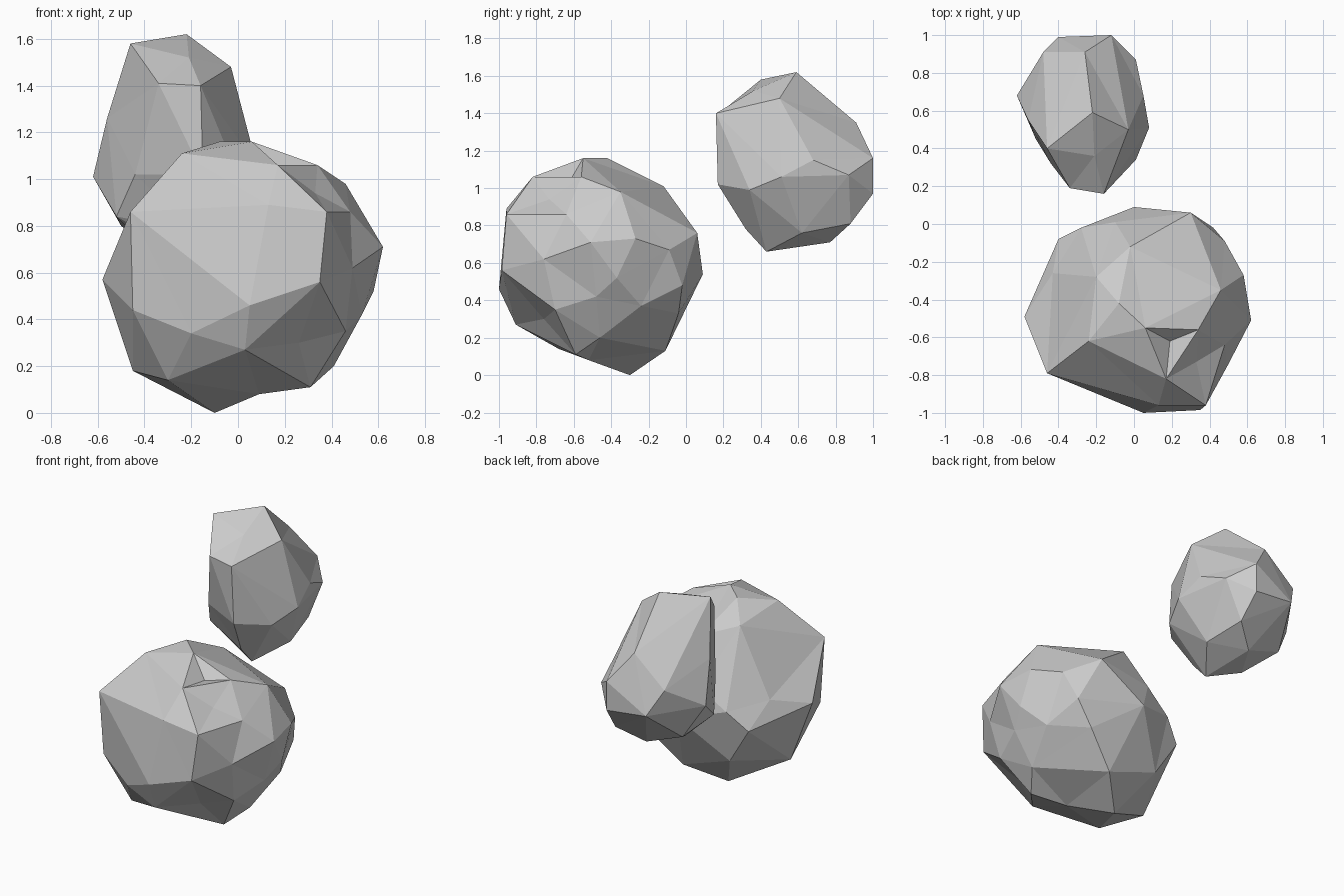
import bpy
import bmesh
from mathutils import Vector


def make_rock(name, center, corners, soften):
    """Wrap a faceted skin round a few corner points, keeping shallow dents."""
    center = Vector(center)
    bm = bmesh.new()
    place = {}
    for co in corners:
        ray = Vector(co) - center
        # soften the radius so sunken corners still join the skin
        v = bm.verts.new(ray.normalized() * ray.length ** soften)
        place[v] = Vector(co)
    bmesh.ops.convex_hull(bm, input=list(bm.verts))
    loose = [v for v in bm.verts if not v.link_faces]
    bmesh.ops.delete(bm, geom=loose, context='VERTS')
    for v in bm.verts:
        v.co = place[v]
    bmesh.ops.recalc_face_normals(bm, faces=bm.faces)
    mesh = bpy.data.meshes.new(name)
    bm.to_mesh(mesh)
    bm.free()
    obj = bpy.data.objects.new(name, mesh)
    bpy.context.collection.objects.link(obj)
    return obj


# Large front rock: crown and notch, belt, then underside
large_corners = [
    (-.24, -.62, 1.11), (-.08, -.42, 1.16), (.06, -.55, 1.16), (.17, -.82, 1.06),
    (.34, -.56, 1.06), (.19, -.62, 1.04), (.33, -.73, .94), (.13, -.96, .89),
    (-.20, -.28, 1.06), (-.02, -.12, 1.01), (.46, -.35, .98),
    (.38, -.96, .86), (.48, -.64, .86), (-.46, -.79, .86), (-.10, .01, .74),
    (.30, .06, .76), (.48, -.09, .67), (.62, -.51, .71), (.58, -.27, .73),
    (.35, -.985, .56), (.05, -1.0, .46), (-.45, -.76, .44), (-.58, -.49, .57),
    (-.43, -.26, .64), (-.40, -.08, .49), (-.28, -.02, .61), (0, .09, .54),
    (.58, -.37, .52), (.42, -.02, .48), (.49, -.76, .62),
    (-.20, -.87, .34), (.03, -.91, .27), (.26, -.76, .30), (.46, -.70, .35),
    (.48, -.24, .37), (-.45, -.45, .18), (-.30, -.68, .14), (.09, -.52, .08),
    (.31, -.59, .11), (.41, -.46, .20), (.10, -.11, .13), (-.10, -.30, 0),
    (-.25, -.10, .25), (.30, -.04, .33), (.53, -.48, .42),
]
make_rock("large_rock", (.02, -.45, .58), large_corners, .2)

# Small raised rock behind
small_corners = [
    (-.46, .40, 1.58), (-.22, .59, 1.62), (-.21, .36, 1.52), (-.03, .50, 1.48),
    (-.34, .19, 1.41), (-.16, .16, 1.40), (-.26, .91, 1.35), (-.56, .55, 1.26),
    (-.12, 1.0, 1.16), (-.40, .99, 1.0), (.05, .68, 1.15), (.08, .51, 1.06),
    (.01, .87, 1.07), (.01, .34, .99), (-.62, .68, 1.01), (-.48, .91, 1.16),
    (-.15, .17, 1.02), (-.44, .32, 1.02), (-.20, .32, .78), (-.52, .45, .84),
    (-.20, .43, .66), (-.25, .77, .71), (-.10, .88, .81), (-.50, .75, .80),
    (-.05, .62, .76), (-.12, 1.0, .97), (-.38, .55, .70),
]
make_rock("small_rock", (-.27, .58, 1.13), small_corners, .4)
